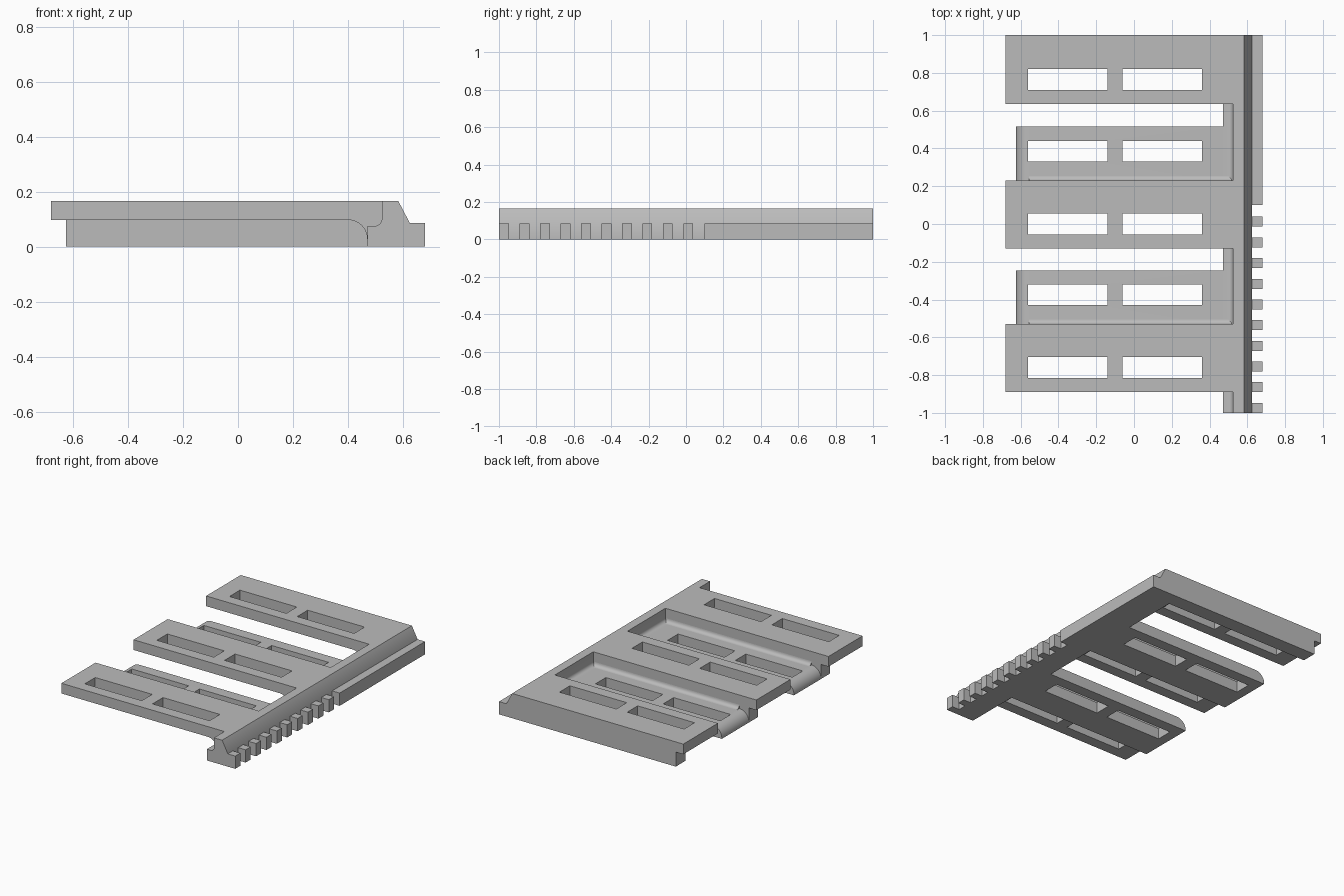
import bpy, bmesh, math

if "Cube" in bpy.data.objects:
    bpy.data.objects.remove(bpy.data.objects["Cube"])

grey = bpy.data.materials.new("plain_grey")
grey.diffuse_color = (0.5, 0.5, 0.5, 1)
grey.use_nodes = True
grey.node_tree.nodes["Principled BSDF"].inputs["Base Color"].default_value = grey.diffuse_color


def finish(name, bm):
    bmesh.ops.recalc_face_normals(bm, faces=bm.faces)
    me = bpy.data.meshes.new(name)
    bm.to_mesh(me)
    bm.free()
    ob = bpy.data.objects.new(name, me)
    bpy.context.collection.objects.link(ob)
    me.materials.append(grey)
    return ob


def extrude(name, pts, a, b, axis="y"):
    """Extrude a closed profile (x,z along y, or y,z along x) from a to b."""
    bm = bmesh.new()
    at = lambda p, t: (p[0], t, p[1]) if axis == "y" else (t, p[0], p[1])
    f = bm.faces.new([bm.verts.new(at(p, a)) for p in pts])
    new = bmesh.ops.extrude_face_region(bm, geom=[f])["geom"]
    d = (0, b - a, 0) if axis == "y" else (b - a, 0, 0)
    bmesh.ops.translate(bm, vec=d, verts=[v for v in new if isinstance(v, bmesh.types.BMVert)])
    return finish(name, bm)


def box(name, x0, x1, y0, y1, z0, z1):
    return extrude(name, [(x0, z0), (x1, z0), (x1, z1), (x0, z1)], y0, y1)


def arc(cx, cz, r, a0, a1, n=10):
    angles = [math.radians(a0 + (a1 - a0) * i / n) for i in range(n + 1)]
    return [(cx + r * math.cos(a), cz + r * math.sin(a)) for a in angles]


def select(ob):
    bpy.ops.object.select_all(action="DESELECT")
    ob.select_set(True)
    bpy.context.view_layer.objects.active = ob


def smooth(ob):
    select(ob)
    bpy.ops.object.shade_smooth_by_angle(angle=math.radians(30))


def cut_slots(ob, yc):
    """Two long through slots side by side."""
    for x0, x1 in ((-0.56, -0.14), (-0.06, 0.36)):
        cutter = box("slot_cutter", x0, x1, yc - 0.055, yc + 0.055, -0.1, 0.3)
        cutter.hide_render = True
        mod = ob.modifiers.new("slot", "BOOLEAN")
        mod.object, mod.operation, mod.solver = cutter, "DIFFERENCE", "EXACT"
        select(ob)
        bpy.ops.object.modifier_apply(modifier="slot")
        bpy.data.objects.remove(cutter)


TOP, UNDER, LEDGE = 0.165, 0.097, 0.075
STEP = arc(0.498, LEDGE + 0.025, 0.025, -90, 0, 6)   # concave ledge corner

# long rail with sloped outer side and inner ledge
rail = extrude("rail", [(0.47, 0), (0.625, 0), (0.625, 0.085), (0.583, TOP),
                        (0.523, TOP)] + STEP[::-1] + [(0.47, LEDGE)], -1, 1)
smooth(rail)

# rack on the outer side: solid bar, then teeth
box("rack_bar", 0.625, 0.68, 0.1, 1, 0, 0.085)
for i in range(10):
    y = -1 + i * 0.1095
    box("rack_tooth", 0.625, 0.68, y, y + 0.053, 0, 0.085)

# upper arms, each standing on a spine along its back edge
upper = ([(-0.68, UNDER)] + arc(0.40, UNDER - 0.07, 0.07, 90, 0)
         + [(0.47, LEDGE)] + STEP + [(0.523, TOP), (-0.68, TOP)])
for y0, y1 in ((-0.89, -0.53), (-0.13, 0.23), (0.635, 1.0)):
    arm = extrude("upper_arm", upper, y0, y1)
    cut_slots(arm, y0 + 0.13)
    smooth(arm)
    box("arm_spine", -0.625, 0.47, y0 + 0.265, y1, 0, UNDER)

# lower arms with rounded tips and a small fillet against the upper arm
lower = ([(0.47, 0), (0.47, LEDGE)]
         + arc(-0.555, LEDGE - 0.07, 0.07, 90, 180) + [(-0.625, 0)])
for y0 in (-0.53, 0.23):
    arm = extrude("lower_arm", lower, y0, y0 + 0.285)
    cut_slots(arm, y0 + 0.155)
    smooth(arm)
    fillet = extrude("arm_fillet", [(y0, LEDGE)]
                     + arc(y0 + 0.025, LEDGE + 0.025, 0.025, 270, 180, 6),
                     -0.555, 0.515, "x")
    smooth(fillet)
